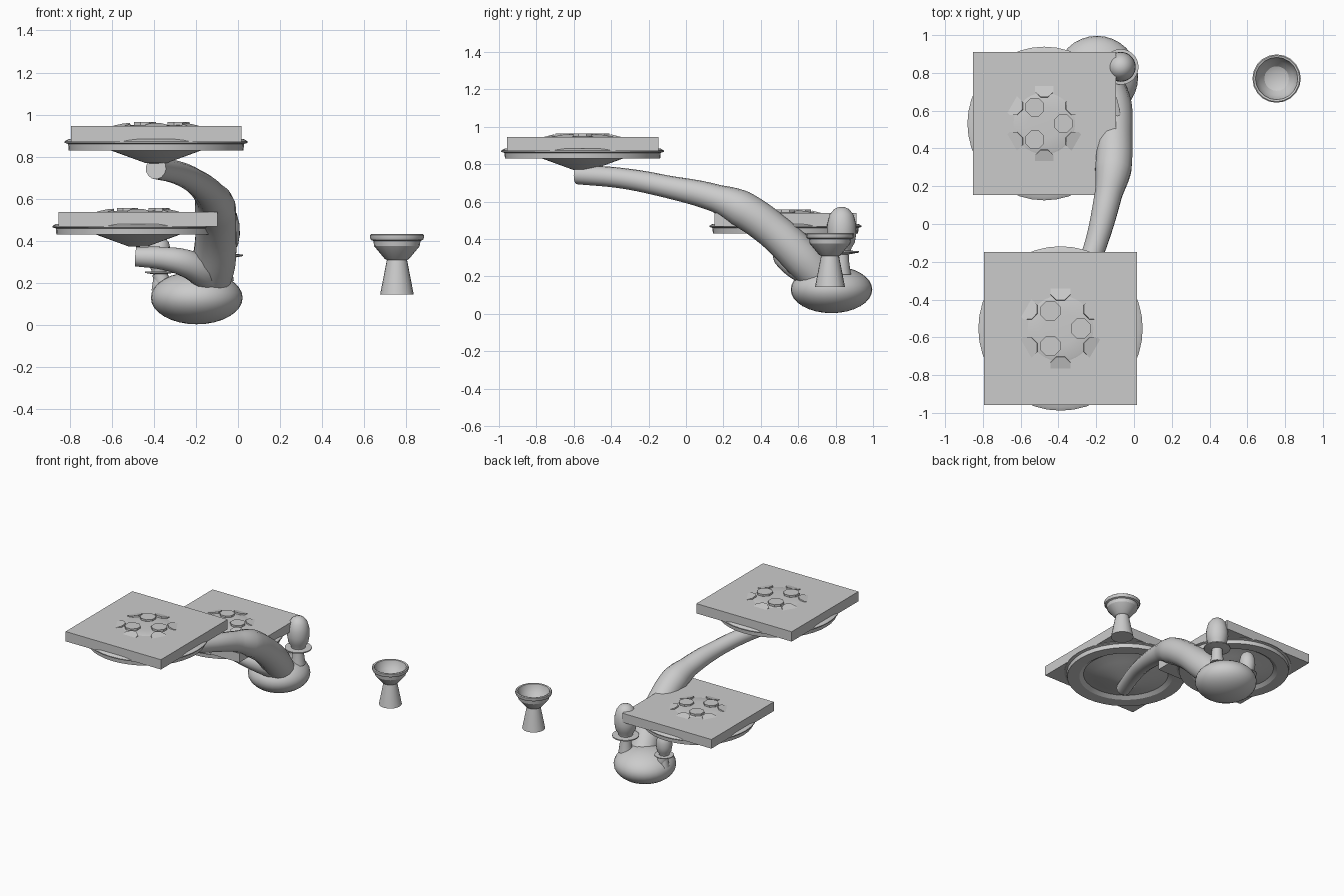
import bpy, bmesh
from math import sin, cos, pi, radians
from mathutils import Matrix, Vector

if "Cube" in bpy.data.objects:
    bpy.data.objects.remove(bpy.data.objects["Cube"])


def finish(name, bm, angle=35):
    bmesh.ops.recalc_face_normals(bm, faces=bm.faces)
    me = bpy.data.meshes.new(name)
    bm.to_mesh(me)
    bm.free()
    ob = bpy.data.objects.new(name, me)
    bpy.context.collection.objects.link(ob)
    if angle:
        bpy.ops.object.select_all(action='DESELECT')
        ob.select_set(True)
        bpy.context.view_layer.objects.active = ob
        bpy.ops.object.shade_smooth_by_angle(angle=radians(angle))
    return ob


def lathe(name, profile, loc, scale=1, segs=32, angle=35):
    """Spin an (r, z) profile around z, then scale and place it."""
    bm = bmesh.new()
    vs = [bm.verts.new((r, 0, z)) for r, z in profile]
    es = [bm.edges.new(p) for p in zip(vs, vs[1:])]
    bmesh.ops.spin(bm, geom=vs + es, cent=(0, 0, 0), axis=(0, 0, 1),
                   angle=2 * pi, steps=segs)
    bmesh.ops.remove_doubles(bm, verts=bm.verts, dist=1e-4)
    bmesh.ops.transform(bm, verts=bm.verts,
                        matrix=Matrix.Translation(loc) @ Matrix.Scale(scale, 4))
    return finish(name, bm, angle)


def tube(name, points):
    """Smooth tapering stalk through (x, y, z, radius) points."""
    cu = bpy.data.curves.new(name, 'CURVE')
    cu.dimensions = '3D'
    cu.bevel_depth = 1
    cu.bevel_resolution = 5
    cu.resolution_u = 6
    cu.use_fill_caps = True
    sp = cu.splines.new('BEZIER')
    sp.bezier_points.add(len(points) - 1)
    for bp, (x, y, z, r) in zip(sp.bezier_points, points):
        bp.co = (x, y, z)
        bp.radius = r
        bp.handle_left_type = bp.handle_right_type = 'AUTO'
    ob = bpy.data.objects.new(name, cu)
    bpy.context.collection.objects.link(ob)
    bpy.ops.object.select_all(action='DESELECT')
    ob.select_set(True)
    bpy.context.view_layer.objects.active = ob
    bpy.ops.object.convert(target='MESH')
    bpy.ops.object.shade_smooth_by_angle(angle=radians(40))


# heights below are measured down from the top of the seed discs
DISH = [(0, -.198), (.05, -.195), (.215, -.135), (.30, -.113), (.33, -.133),
        (.415, -.135), (.418, -.104), (.435, -.099), (.435, -.092),
        (.418, -.082), (.39, -.08), (.33, -.065), (.18, -.022),
        (.165, -.017), (.09, -.014), (0, -.013)]


def tray(prefix, loc, s):
    loc = Vector(loc)
    # round dish with rim and conical underside
    lathe(prefix + "_dish", DISH, loc, s, 40, 30)
    # square slab
    bm = bmesh.new()
    bmesh.ops.create_cube(bm, size=1, matrix=Matrix.Translation(
        loc + Vector((0, 0, -.0575 * s))) @ Matrix.Diagonal((.81 * s, .81 * s, .075 * s, 1)))
    finish(prefix + "_slab", bm, 0)
    # octagonal seed discs: three in the middle, six tilted ones half sunk
    bm = bmesh.new()
    rings = [(3, 0, .107, -.0085, 0), (6, pi / 6, .2, -.026, 14)]
    for n, start, r, z, tilt in rings:
        for i in range(n):
            a = start + 2 * pi * i / n
            m = (Matrix.Translation(loc + s * Vector((r * cos(a), r * sin(a), z)))
                 @ Matrix.Rotation(a, 4, 'Z') @ Matrix.Rotation(radians(tilt), 4, 'Y')
                 @ Matrix.Rotation(pi / 8 - a, 4, 'Z'))
            bmesh.ops.create_cone(bm, cap_ends=True, segments=8, radius1=.057 * s,
                                  radius2=.057 * s, depth=.017 * s, matrix=m)
    finish(prefix + "_seed_discs", bm, 30)


tray("high", (-.389, -.553, .965), 1)
tray("low", (-.475, .532, .557), .935)

# rounded base bulb
bm = bmesh.new()
bmesh.ops.create_uvsphere(bm, u_segments=32, v_segments=16, radius=1,
                          matrix=Matrix.Translation((-.196, .778, .13))
                          @ Matrix.Diagonal((.218, .218, .126, 1)))
finish("base_bulb", bm, 60)

# stalks carrying the trays
tube("long_stalk", [(-.15, .74, .17, .10), (-.115, .62, .30, .105),
                    (-.105, .46, .45, .098), (-.11, .29, .565, .098),
                    (-.135, .16, .618, .074), (-.20, -.10, .68, .06),
                    (-.29, -.34, .725, .055), (-.39, -.58, .745, .052)])
tube("short_stalk", [(-.12, .74, .19, .07), (-.155, .62, .24, .072),
                     (-.25, .54, .295, .066), (-.36, .52, .318, .055),
                     (-.485, .53, .325, .047)])

# buds with collar and neck
BUD = [(0, -.12), (.05, -.12), (.04, -.05), (.038, -.012), (.06, -.008), (.094, -.002),
       (.094, .006), (.05, .008), (.052, .02), (.07, .05), (.079, .10), (.077, .15),
       (.064, .20), (.04, .23), (.018, .24), (0, .242)]
lathe("tall_bud", BUD, (-.07, .832, .33), 1, 28, 50)
lathe("small_bud", BUD, (-.375, .80, .25), .72, 28, 50)
tube("small_bud_neck", [(-.30, .79, .14, .05), (-.35, .80, .19, .04), (-.375, .80, .25, .035)])

# separate flared cup
CUP = [(0, .145), (.08, .145), (.048, .31), (.058, .315), (.108, .375), (.112, .40),
       (.124, .405), (.128, .415), (.128, .428), (.122, .433), (.112, .43),
       (.108, .41), (.09, .375), (.065, .345), (.038, .333), (0, .333)]
lathe("cup", CUP, (.755, .77, 0), 1, 20, 25)
